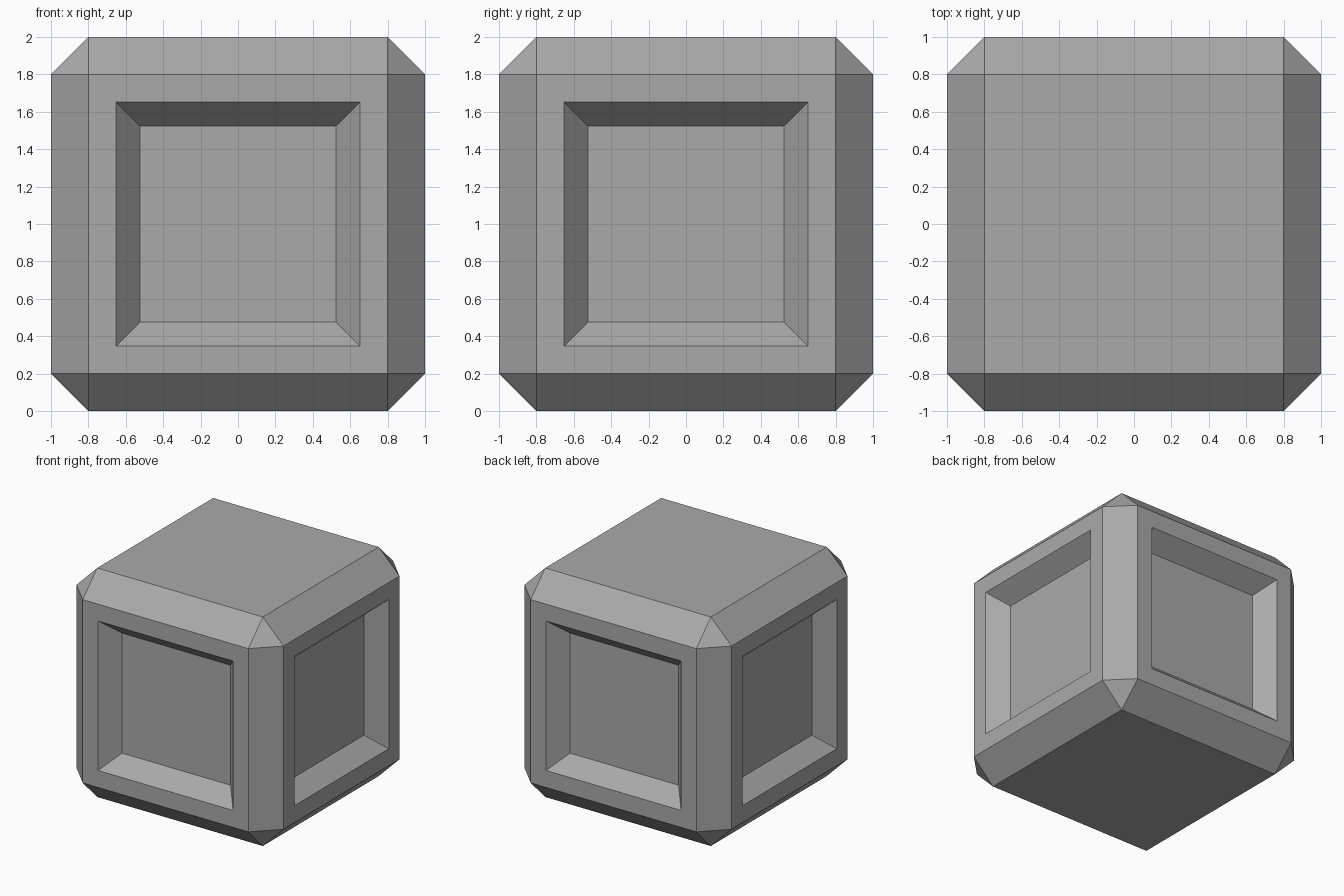
import bpy, bmesh

# Remove the default cube
old = bpy.data.objects.get("Cube")
if old:
    bpy.data.objects.remove(old, do_unlink=True)

CHAMFER = 0.2
PANEL = 0.652     # half width of the recess opening
FLOOR = 0.524     # half width of the recess floor
DEPTH = 0.15

# Plain grey material
grey = bpy.data.materials.new("grey")
grey.use_nodes = True
colour = (0.4, 0.4, 0.4, 1)
grey.diffuse_color = colour
grey.node_tree.nodes["Principled BSDF"].inputs["Base Color"].default_value = colour

# Block with chamfered edges and corners
bm = bmesh.new()
bmesh.ops.create_cube(bm, size=2)
bmesh.ops.bevel(bm, geom=bm.edges[:], offset=CHAMFER, offset_type='OFFSET',
                segments=1, profile=0.5, affect='EDGES')
bmesh.ops.recalc_face_normals(bm, faces=bm.faces)

# Recessed panels with sloping walls on the four upright sides
bm.normal_update()
sides = [f for f in bm.faces if max(abs(f.normal.x), abs(f.normal.y)) > 0.99]
bmesh.ops.inset_individual(bm, faces=sides, thickness=1 - CHAMFER - PANEL,
                           depth=0, use_even_offset=True)
bmesh.ops.inset_individual(bm, faces=sides, thickness=PANEL - FLOOR,
                           depth=-DEPTH, use_even_offset=True)

# Stand on the ground
bmesh.ops.translate(bm, verts=bm.verts, vec=(0, 0, 1))
mesh = bpy.data.meshes.new("panelled_block")
bm.to_mesh(mesh)
bm.free()
mesh.materials.append(grey)
block = bpy.data.objects.new("panelled_block", mesh)
bpy.context.scene.collection.objects.link(block)
